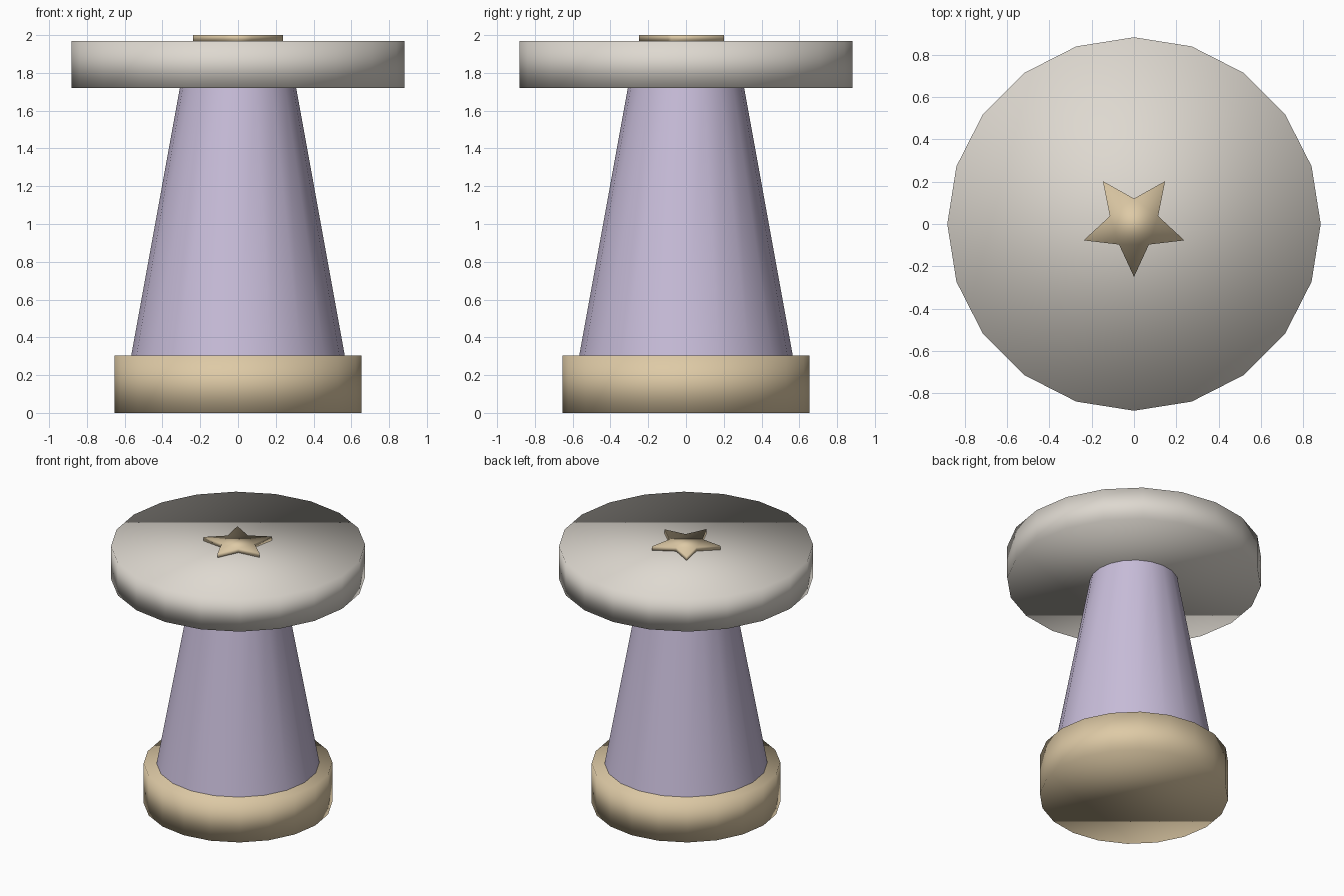
import bpy
import math

if "Cube" in bpy.data.objects:
    bpy.data.objects.remove(bpy.data.objects["Cube"])


def make_material(name, color):
    mat = bpy.data.materials.new(name)
    mat.diffuse_color = (*color, 1.0)
    mat.use_nodes = True
    mat.node_tree.nodes["Principled BSDF"].inputs["Base Color"].default_value = mat.diffuse_color
    return mat


tan = make_material("tan", (0.73, 0.59, 0.38))
lilac = make_material("lilac", (0.58, 0.51, 0.70))
warm_grey = make_material("warm_grey", (0.73, 0.69, 0.63))


def ring(radii, count, start=0.0):
    """Closed outline whose radius cycles through the given radii."""
    points = []
    for i in range(count):
        a = start + 2 * math.pi * i / count
        r = radii[i % len(radii)]
        points.append((r * math.cos(a), r * math.sin(a)))
    return points


def loft(name, bottom, top, z0, z1, mat, capped=True):
    """Smooth-shaded solid between two outlines with equal point counts."""
    n = len(bottom)
    verts = [(x, y, z0) for x, y in bottom] + [(x, y, z1) for x, y in top]
    faces = [(i, (i + 1) % n, n + (i + 1) % n, n + i) for i in range(n)]
    if capped:
        faces += [tuple(reversed(range(n))), tuple(range(n, 2 * n))]
    mesh = bpy.data.meshes.new(name)
    mesh.from_pydata(verts, [], faces)
    mesh.materials.append(mat)
    for poly in mesh.polygons:
        poly.use_smooth = True
    obj = bpy.data.objects.new(name, mesh)
    bpy.context.collection.objects.link(obj)
    return obj


SIDES = 20

# Round foot
foot = ring([0.655], SIDES)
loft("base", foot, foot, 0.0, 0.305, tan)

# Tapered column, open where it meets the foot and the top
loft("column", ring([0.565], SIDES), ring([0.308], SIDES),
     0.305, 1.72, lilac, capped=False)

# Wide round top
disc = ring([0.882], SIDES)
loft("table_top", disc, disc, 1.72, 1.97, warm_grey)

# Five-pointed star, one point facing the front
star = ring([0.25, 0.12], 10, -math.pi / 2)
loft("star", star, star, 1.97, 2.0, tan)
